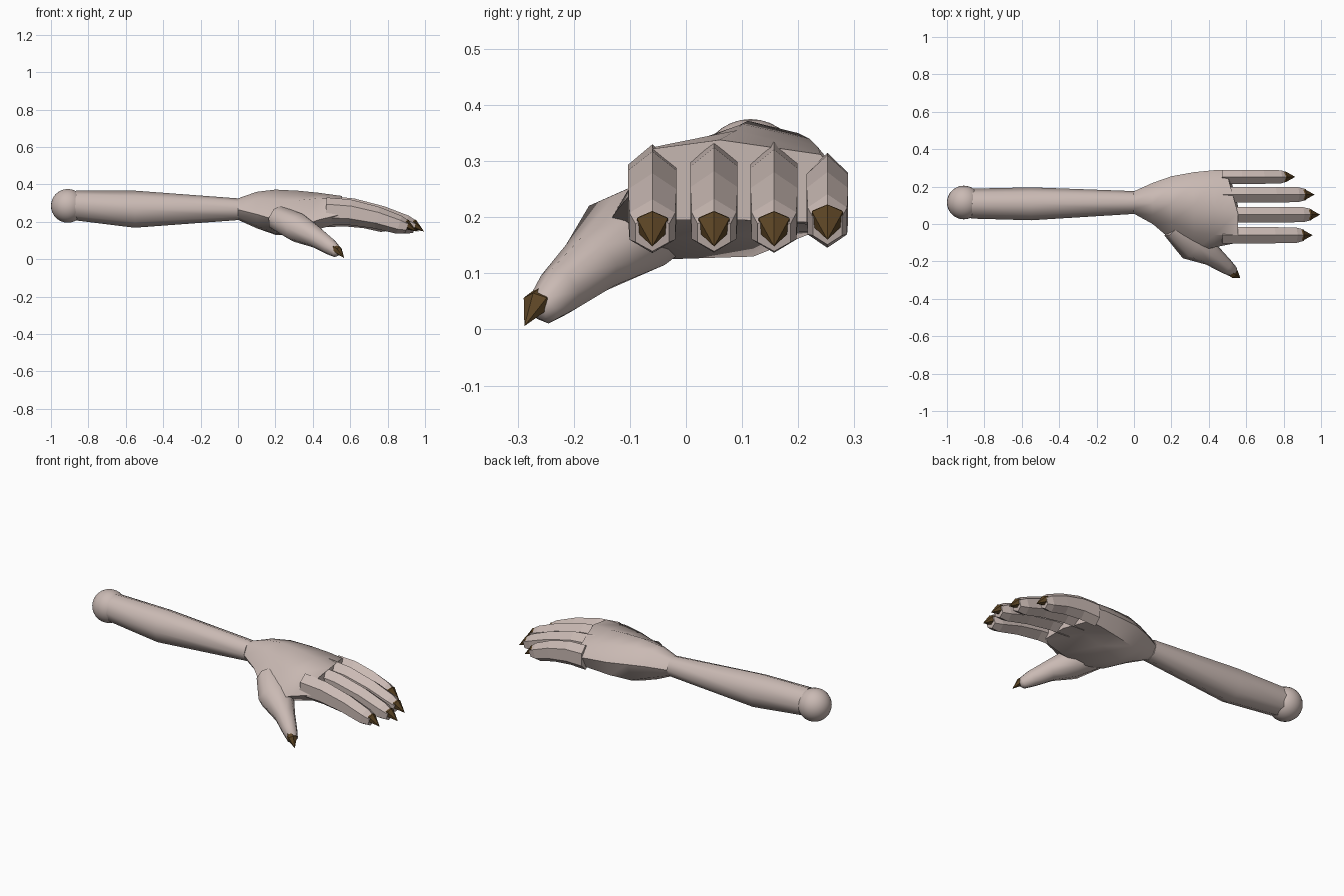
import bpy, bmesh, math
from mathutils import Vector

if "Cube" in bpy.data.objects:
    bpy.data.objects.remove(bpy.data.objects["Cube"])


def material(name, col):
    m = bpy.data.materials.new(name)
    m.diffuse_color = (*col, 1)
    m.use_nodes = True
    m.node_tree.nodes["Principled BSDF"].inputs["Base Color"].default_value = m.diffuse_color
    return m


SKIN = material("pale skin", (0.59, 0.49, 0.455))
HORN = material("brown claw", (0.105, 0.058, 0.018))


def finish(name, rings, mat, angle):
    """Skin a list of point rings, cap both ends and make an object."""
    bm = bmesh.new()
    vs = [[bm.verts.new(p) for p in r] for r in rings]
    n = len(vs[0])
    for a, b in zip(vs, vs[1:]):
        for i in range(n):
            j = (i + 1) % n
            bm.faces.new((a[i], a[j], b[j], b[i]))
    bm.faces.new(vs[0])
    bm.faces.new(vs[-1])
    bmesh.ops.remove_doubles(bm, verts=bm.verts[:], dist=0.0005)
    bmesh.ops.recalc_face_normals(bm, faces=bm.faces[:])
    me = bpy.data.meshes.new(name)
    bm.to_mesh(me)
    bm.free()
    me.materials.append(mat)
    if angle:
        me.shade_smooth()
        me.set_sharp_from_angle(angle=math.radians(angle))
    ob = bpy.data.objects.new(name, me)
    bpy.context.collection.objects.link(ob)
    return ob


def tube(name, path, mat, sides, angle=0, phase=math.pi / 2):
    """path: (x, y, z, half width, half height) along a curve."""
    rings = []
    pts = [Vector(p[:3]) for p in path]
    for i, p in enumerate(path):
        t = (pts[min(i + 1, len(pts) - 1)] - pts[max(i - 1, 0)]).normalized()
        side = Vector((0, 0, 1)).cross(t).normalized()
        up = t.cross(side)
        rings.append([pts[i] + side * p[3] * math.cos(a) + up * p[4] * math.sin(a)
                      for a in (phase + k * math.tau / sides for k in range(sides))])
    return finish(name, rings, mat, angle)


# elbow ball
bpy.ops.mesh.primitive_uv_sphere_add(segments=32, ring_count=16, radius=0.09,
                                     location=(-0.91, 0.115, 0.285))
elbow = bpy.context.object
elbow.name = "elbow_ball"
elbow.data.materials.append(SKIN)
elbow.data.shade_smooth()

# forearm
tube("forearm", [(-0.87, 0.109, 0.288, 0.08, 0.08), (-0.55, 0.108, 0.267, 0.088, 0.099),
                 (0.0, 0.115, 0.267, 0.061, 0.058)], SKIN, 8, 50)

# palm: stations along x, each a loop of (y, z) starting at the thumb edge
palm = [
    (0.00, [(.055, .265), (.08, .31), (.115, .325), (.15, .31),
            (.175, .265), (.15, .225), (.115, .21), (.08, .225)]),
    (0.10, [(.0, .24), (.05, .325), (.11, .36), (.17, .345),
            (.22, .275), (.19, .2), (.12, .165), (.05, .18)]),
    (0.20, [(-.085, .21), (.01, .32), (.11, .372), (.2, .35),
            (.255, .275), (.22, .17), (.12, .13), (.0, .135)]),
    (0.32, [(-.15, .17), (-.045, .315), (.1, .366), (.22, .34),
            (.277, .265), (.24, .175), (.12, .17), (-.04, .125)]),
    (0.43, [(-.125, .21), (-.058, .325), (.09, .355), (.235, .325),
            (.288, .26), (.25, .185), (.12, .2), (-.06, .16)]),
    (0.555, [(-.1, .24), (-.06, .322), (.06, .338), (.24, .312),
             (.288, .25), (.25, .19), (.1, .195), (-.06, .195)]),
]
rings = [[(x - (0.05 if x > 0.5 and y > 0.2 else 0), y, z) for y, z in loop]
         for x, loop in palm]
finish("palm", rings, SKIN, 45)

# thumb and its claw
tube("thumb", [(0.21, -0.01, 0.22, 0.07, 0.07), (0.32, -0.105, 0.168, 0.098, 0.08),
               (0.42, -0.17, 0.115, 0.058, 0.057), (0.49, -0.225, 0.068, 0.042, 0.046),
               (0.53, -0.255, 0.038, 0.03, 0.032), (0.54, -0.262, 0.03, 0.015, 0.015)],
     SKIN, 8, 50)
tube("thumb_claw", [(0.50, -0.245, 0.072, 0.018, 0.015), (0.535, -0.265, 0.048, 0.028, 0.022),
                    (0.568, -0.288, 0.006, 0.0, 0.0)], HORN, 6)

# fingers: name, y, claw tip x, half width, base z shift, tip z shift
fingers = [("index", -0.06, 0.955, 0.043, -0.01, 0.0),
           ("middle", 0.05, 0.995, 0.042, 0.0, 0.0),
           ("ring", 0.157, 0.965, 0.042, -0.005, 0.0),
           ("little", 0.252, 0.862, 0.037, -0.025, 0.012)]
shape = [(0, .268, .072, 1), (.3, .257, .068, 1), (.63, .225, .059, 1),
         (.9, .185, .05, .95), (1, .172, .034, .7)]
for name, y, tip, hw, dz0, dz1 in fingers:
    x0, x1 = 0.47, tip - 0.05
    tube(name + "_finger",
         [(x0 + (x1 - x0) * t, y, z + dz0 * (1 - t) + dz1 * t, hw / 0.866 * w, h)
          for t, z, h, w in shape], SKIN, 6)
    tube(name + "_claw", [(tip - 0.105, y, 0.198 + dz1, 0.022, 0.02),
                          (tip - 0.055, y, 0.186 + dz1, 0.032, 0.027),
                          (tip, y, 0.148 + dz1, 0.0, 0.0)], HORN, 6)
